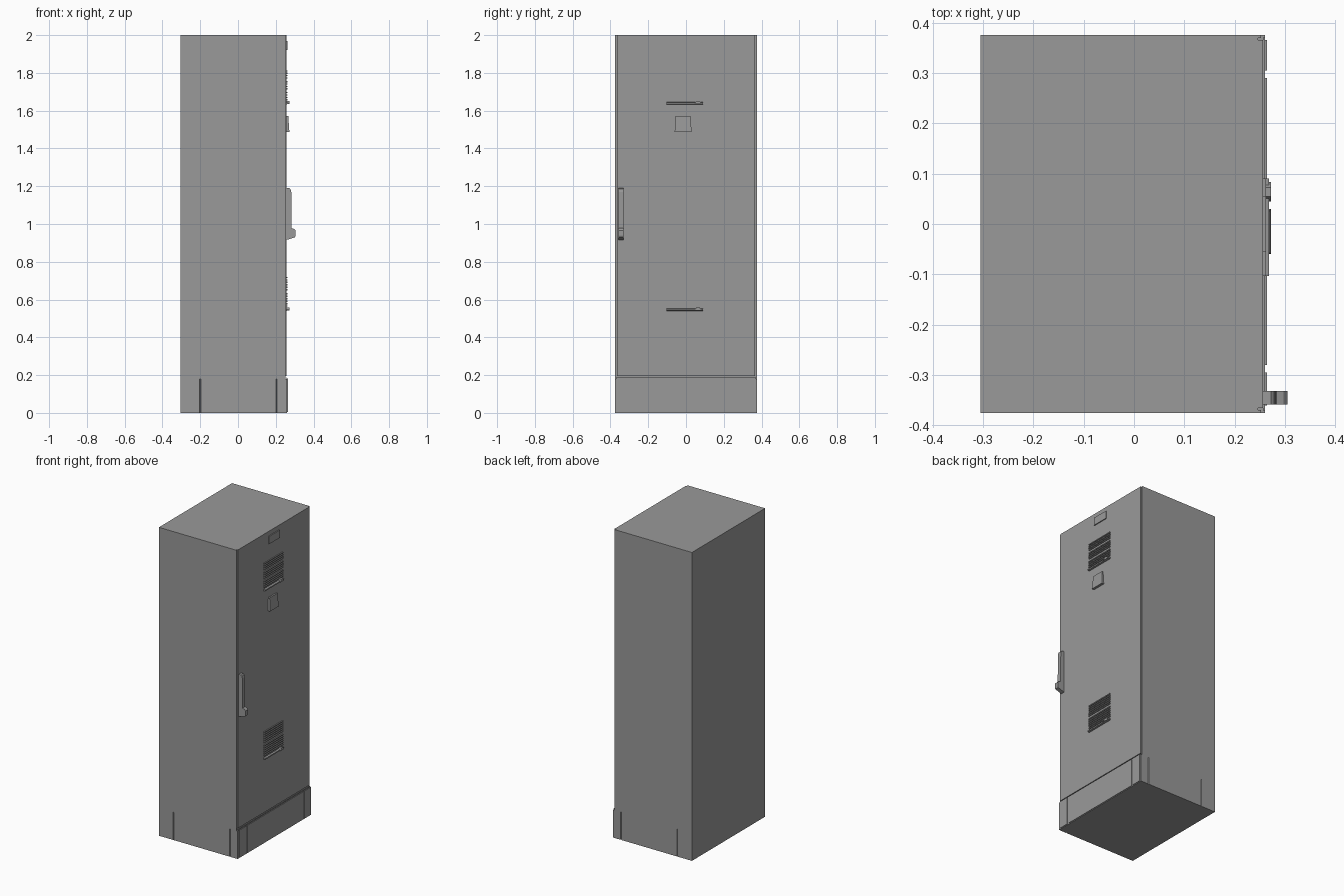
import bpy, bmesh

if "Cube" in bpy.data.objects:
    bpy.data.objects.remove(bpy.data.objects["Cube"])

# Dark grey paint shared by every part
PAINT = bpy.data.materials.new("dark_grey")
PAINT.diffuse_color = (0.32, 0.32, 0.32, 1)
PAINT.use_nodes = True
PAINT.node_tree.nodes["Principled BSDF"].inputs["Base Color"].default_value = PAINT.diffuse_color

PLACE = {'x': lambda a, b, t: (t, a, b),
         'y': lambda a, b, t: (a, t, b),
         'z': lambda a, b, t: (a, b, t)}


def prism(name, pts, lo, hi, axis):
    """Extrude a 2D outline from lo to hi along the given axis."""
    bm = bmesh.new()
    face = bm.faces.new([bm.verts.new(PLACE[axis](a, b, lo)) for a, b in pts])
    ext = bmesh.ops.extrude_face_region(bm, geom=[face])
    verts = [g for g in ext['geom'] if isinstance(g, bmesh.types.BMVert)]
    bmesh.ops.translate(bm, verts=verts, vec=PLACE[axis](0, 0, hi - lo))
    bmesh.ops.recalc_face_normals(bm, faces=bm.faces)
    mesh = bpy.data.meshes.new(name)
    bm.to_mesh(mesh)
    bm.free()
    mesh.materials.append(PAINT)
    ob = bpy.data.objects.new(name, mesh)
    bpy.context.collection.objects.link(ob)
    return ob


def box(name, x, y, z):
    return prism(name, [(x[0], z[0]), (x[1], z[0]), (x[1], z[1]), (x[0], z[1])], y[0], y[1], 'y')


DOOR = 0.256  # outer door face

# Cabinet shell, side flanges and door
box("cabinet_body", (-0.305, 0.246), (-0.375, 0.375), (0.18, 2))
for s, side in ((-1, "left"), (1, "right")):
    y = sorted((s * 0.369, s * 0.375))
    box("door_frame_" + side, (0.246, 0.252), y, (0.18, 2))
box("door", (0.246, DOOR), (-0.365, 0.365), (0.195, 2))

# Plinth core with side covers split by V grooves, and front cover panels
box("plinth_core", (-0.305, 0.256), (-0.37, 0.37), (0, 0.18))
for s, side in ((-1, "left"), (1, "right")):
    for i, (a, b) in enumerate(((-0.305, -0.2), (-0.2, 0.204), (0.204, 0.26))):
        c, d = a + (0.003 if i > 0 else 0), b - (0.003 if i < 2 else 0)
        prism(f"plinth_{side}_panel_{i}",
              [(a, s * 0.37), (b, s * 0.37), (d, s * 0.375), (c, s * 0.375)], 0, 0.18, 'z')
box("plinth_front", (0.256, 0.26), (-0.37, 0.37), (0, 0.187))
for i, y in enumerate(((-0.36, -0.295), (-0.28, 0.29), (0.305, 0.365))):
    box(f"plinth_front_panel_{i}", (0.26, 0.264), y, (0.004, 0.183))


# Louvre vents: grouped flat slats over a bottom rail with a small catch
def vent(name, z0, groups, per_group):
    gap, height = 0.008, 0.165
    pitch = (height - gap * (groups - 1)) / (groups * per_group)
    for g in range(groups):
        for k in range(per_group):
            z = z0 + 0.022 + g * (per_group * pitch + gap) + k * pitch
            box(f"{name}_slat_{g}_{k}", (DOOR - 0.003, 0.262), (-0.103, 0.09), (z, z + pitch * 0.5))
    prism(name + "_rail", [(DOOR - 0.003, z0), (0.268, z0 + 0.002), (0.268, z0 + 0.010),
                           (DOOR - 0.003, z0 + 0.012)], -0.103, 0.09, 'y')
    prism(name + "_catch", [(0.045, z0 + 0.002), (0.083, z0 + 0.002), (0.072, z0 + 0.018),
                            (0.055, z0 + 0.018)], DOOR, 0.272, 'x')


vent("upper_vent", 1.633, 3, 4)
vent("lower_vent", 0.54, 2, 6)

# Card holder: tapered block that leans out towards the bottom
holder = prism("card_holder", [(-0.06, 1.488), (0.03, 1.488), (0.023, 1.573), (-0.055, 1.573)],
               DOOR - 0.003, 0.272, 'x')
for v in holder.data.vertices:
    if v.co.z > 1.55 and v.co.x > DOOR:
        v.co.x = 0.266

# Plain plate at the top of the door
box("top_plate", (DOOR - 0.003, 0.262), (-0.055, 0.055), (1.92, 1.97))

# Door handle: slim upright with a stepped grip at the bottom
prism("handle", [(DOOR - 0.003, 0.915), (0.262, 0.917), (0.302, 0.93), (0.305, 0.94), (0.305, 0.965),
                 (0.297, 0.974), (0.284, 0.978), (0.282, 1.17), (0.278, 1.185),
                 (0.272, 1.19), (DOOR - 0.003, 1.19)], -0.358, -0.332, 'y')
